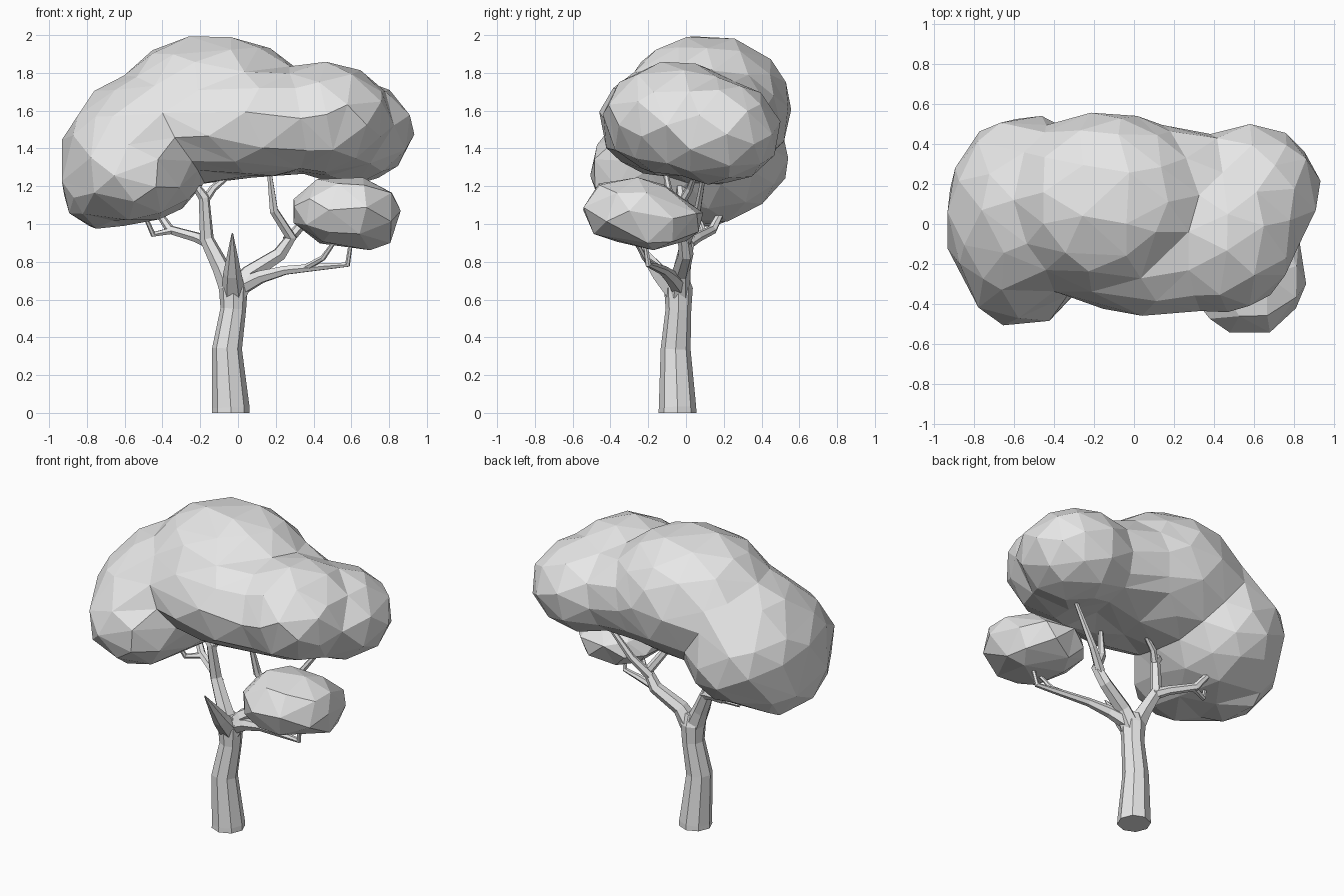
import bpy
import bmesh
from mathutils import Matrix, Vector

cube = bpy.data.objects.get("Cube")
if cube:
    bpy.data.objects.remove(cube, do_unlink=True)

# One plain grey for the whole tree
grey = bpy.data.materials.new("plain grey")
grey.use_nodes = True
colour = (0.8, 0.8, 0.8, 1)
grey.diffuse_color = colour
grey.node_tree.nodes["Principled BSDF"].inputs["Base Color"].default_value = colour


def convert_to_mesh(obj):
    """Turn a curve, or a mesh with modifiers, into a plain flat-shaded mesh."""
    bpy.ops.object.select_all(action="DESELECT")
    obj.select_set(True)
    bpy.context.view_layer.objects.active = obj
    bpy.ops.object.convert(target="MESH")
    obj = bpy.context.view_layer.objects.active
    bpy.ops.object.shade_flat()
    return obj


def foliage(name, lobes, triangles):
    """Fuse ellipsoid lobes (centre, radii) into one faceted clump."""
    bm = bmesh.new()
    for centre, radii in lobes:
        place = Matrix.Translation(centre) @ Matrix.Diagonal(Vector(radii).to_4d())
        bmesh.ops.create_icosphere(bm, subdivisions=4, radius=1, matrix=place)
    mesh = bpy.data.meshes.new(name)
    bm.to_mesh(mesh)
    bm.free()
    mesh.materials.append(grey)
    obj = bpy.data.objects.new(name, mesh)
    bpy.context.collection.objects.link(obj)

    fuse = obj.modifiers.new("fuse", "REMESH")
    fuse.mode = "VOXEL"
    fuse.voxel_size = 0.025
    soften = obj.modifiers.new("soften", "SMOOTH")
    soften.iterations = 25
    swell = obj.modifiers.new("swell", "DISPLACE")
    swell.mid_level = 0
    swell.strength = 0.01
    obj = convert_to_mesh(obj)

    facet = obj.modifiers.new("facet", "DECIMATE")
    facet.ratio = triangles / (2 * len(obj.data.polygons))
    return convert_to_mesh(obj)


def limb(name, path, rounding=1):
    """Tapered, flat-sided tube along points of (x, y, z, radius)."""
    curve = bpy.data.curves.new(name, "CURVE")
    curve.dimensions = "3D"
    curve.bevel_depth = 1
    curve.bevel_resolution = rounding
    curve.use_fill_caps = True
    spline = curve.splines.new("POLY")
    spline.points.add(len(path) - 1)
    for point, (x, y, z, radius) in zip(spline.points, path):
        point.co = (x, y, z, 1)
        point.radius = radius
    curve.materials.append(grey)
    obj = bpy.data.objects.new(name, curve)
    bpy.context.collection.objects.link(obj)
    return convert_to_mesh(obj)


# Trunk
limb("trunk", [
    (-.038, -.045, 0, .1), (-.038, -.045, .03, .099), (-.058, -.055, .34, .079),
    (-.025, -.04, .55, .068), (-.025, -.04, .66, .076), (-.025, -.04, .73, .05),
], rounding=2)

# Broken spike leaning forward from the fork
limb("broken_spike", [
    (-.025, -.05, .64, .065), (-.03, -.14, .74, .048), (-.03, -.3, .95, .004),
])

# Left bough, its top twig and its side branch
limb("left_bough", [
    (-.03, -.04, .64, .065), (-.09, -.02, .77, .048), (-.165, .01, .92, .038),
    (-.18, -.02, 1.14, .03), (-.27, -.04, 1.27, .014),
])
limb("left_top_twig", [(-.18, -.02, 1.12, .024), (-.13, .02, 1.19, .02), (-.03, .05, 1.27, .012)])
limb("left_side_branch", [
    (-.15, .01, .9, .034), (-.22, .06, .93, .028), (-.36, .14, .97, .025), (-.47, .22, 1.13, .014),
])
limb("left_side_twig", [(-.35, .13, .965, .02), (-.45, .1, .945, .016), (-.5, .06, 1.06, .011)])

# Right bough with its outer twig
limb("right_bough", [
    (-.01, -.04, .64, .065), (.06, -.03, .74, .048), (.22, 0, .84, .04),
    (.28, -.01, .93, .033), (.19, -.07, 1.07, .025), (.165, -.11, 1.28, .013),
])
limb("right_outer_twig", [(.26, 0, .91, .03), (.36, .05, 1.02, .023), (.56, .1, 1.29, .011)])

# Low branch holding up the small clump
limb("low_branch", [
    (.02, -.04, .67, .048), (.12, -.08, .72, .037), (.25, -.12, .755, .026),
    (.45, -.17, .775, .02), (.58, -.2, .785, .016), (.6, -.22, .92, .011),
])
limb("low_twig", [(.36, -.15, .77, .018), (.45, -.22, .82, .015), (.52, -.27, .92, .01)])

# Main canopy: crown, left shoulder, left side, low left, front left,
# front middle, outer right, front right, back
foliage("canopy", [
    ((-.13, .11, 1.61), (.5, .44, .385)),
    ((-.36, .08, 1.54), (.48, .42, .265)),
    ((-.55, .05, 1.36), (.38, .49, .36)),
    ((-.73, .02, 1.24), (.205, .36, .265)),
    ((-.56, -.2, 1.28), (.3, .31, .26)),
    ((.08, -.1, 1.54), (.6, .35, .28)),
    ((.58, .16, 1.49), (.345, .33, .27)),
    ((.45, -.06, 1.56), (.36, .37, .29)),
    ((.2, .16, 1.54), (.38, .32, .275)),
], triangles=290)

# Small clump at the front: body, low back, low right
foliage("small_clump", [
    ((.57, -.28, 1.07), (.285, .27, .175)),
    ((.58, -.16, 1.02), (.26, .25, .135)),
    ((.68, -.18, 1.0), (.16, .2, .13)),
], triangles=60)
